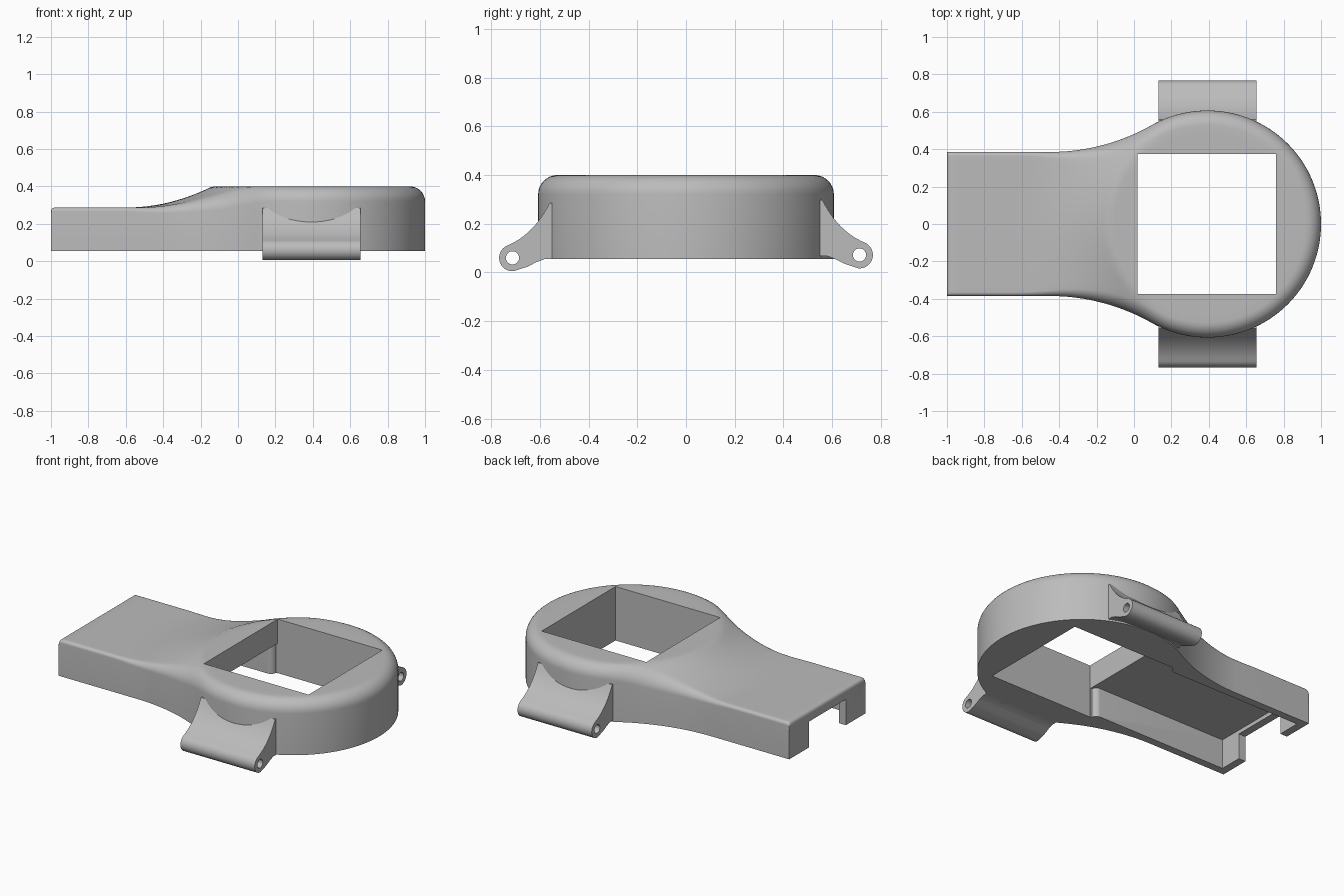
import bpy, bmesh, math
from mathutils import Vector

cube = bpy.data.objects.get("Cube")
if cube:
    bpy.data.objects.remove(cube, do_unlink=True)

grey = bpy.data.materials.new("grey_plastic")
grey.use_nodes = True
COLOR = (0.5, 0.5, 0.5, 1)
grey.diffuse_color = COLOR
grey.node_tree.nodes["Principled BSDF"].inputs["Base Color"].default_value = COLOR

HEAD_X, HEAD_R = 0.393, 0.607
TAIL_W, FLARE_X, FLARE_R = 0.385, -0.45, 1.105
BASE, TOP, TAIL_TOP = 0.055, 0.40, 0.287


def smoothstep(a, b, x):
    t = min(max((x - a) / (b - a), 0), 1)
    return t * t * (3 - 2 * t)


def make_object(name, bm):
    bmesh.ops.recalc_face_normals(bm, faces=bm.faces)
    mesh = bpy.data.meshes.new(name)
    bm.to_mesh(mesh)
    bm.free()
    mesh.materials.append(grey)
    obj = bpy.data.objects.new(name, mesh)
    bpy.context.collection.objects.link(obj)
    return obj


def prism(name, points, direction):
    """Extrude a closed loop of 3D points."""
    bm = bmesh.new()
    face = bm.faces.new([bm.verts.new(p) for p in points])
    result = bmesh.ops.extrude_face_region(bm, geom=[face])
    verts = [g for g in result["geom"] if isinstance(g, bmesh.types.BMVert)]
    bmesh.ops.translate(bm, verts=verts, vec=direction)
    return make_object(name, bm)


def box(name, x0, x1, half_y, z0, z1):
    loop = [(x0, -half_y, z0), (x1, -half_y, z0), (x1, half_y, z0), (x0, half_y, z0)]
    return prism(name, loop, (0, 0, z1 - z0))


def cut(obj, cutter):
    mod = obj.modifiers.new("cut", "BOOLEAN")
    mod.operation, mod.solver, mod.object = "DIFFERENCE", "EXACT", cutter
    bpy.context.view_layer.objects.active = obj
    bpy.ops.object.modifier_apply(modifier=mod.name)
    bpy.data.objects.remove(cutter, do_unlink=True)


def smooth(obj):
    bpy.ops.object.select_all(action="DESELECT")
    obj.select_set(True)
    bpy.context.view_layer.objects.active = obj
    bpy.ops.object.shade_smooth_by_angle(angle=math.radians(32))


# Half outline: straight tail, concave flare, round head
outline = [(x, TAIL_W) for x in (-1, -0.997, -0.99, -0.98)]
outline += [(-0.98 + 0.53 * i / 14, TAIL_W) for i in range(1, 14)]
flare_y = TAIL_W + FLARE_R
flare_end = math.atan2(HEAD_X - FLARE_X, flare_y)
for i in range(25):
    a = flare_end * i / 24
    outline.append((FLARE_X + FLARE_R * math.sin(a), flare_y - FLARE_R * math.cos(a)))
start = math.pi / 2 + flare_end
for i in range(1, 49):
    a = start * (1 - i / 48)
    outline.append((HEAD_X + HEAD_R * math.cos(a), HEAD_R * math.sin(a)))


def top_height(x, y):
    """Flat head that ramps down to the tail."""
    t = min(max((math.hypot(x - HEAD_X, y) - 0.53) / 0.46, 0), 1)
    ramp = (TOP - TAIL_TOP) * (1 - (1 - t) ** 2)
    z = TOP - ramp * (1 - smoothstep(-0.1, 0.2, x))
    gap = max(0.02 - (x + 1), 0)
    return z - 0.02 + math.sqrt(max(0.02 ** 2 - gap ** 2, 0))


def section(x, y):
    """Points from the bottom spine, up the wall, over the edge to the top spine."""
    edge, spine = Vector((x, y)), Vector((min(x, HEAD_X), 0))
    inward = (spine - edge).normalized()
    length = (spine - edge).length
    r = 0.02 + 0.06 * smoothstep(-0.65, 0.1, x)
    row = [(spine.x, 0, BASE), (x, y, BASE)]
    for i in range(9):
        a = math.pi / 2 * i / 8
        p = edge + inward * r * (1 - math.cos(a))
        row.append((p.x, p.y, top_height(p.x, p.y) - r * (1 - math.sin(a))))
    for i in range(1, 13):
        p = edge + inward * (r + (length - r) * i / 12)
        row.append((p.x, p.y, top_height(p.x, p.y)))
    return row


# Body shell, both halves
bm = bmesh.new()
for side in (1, -1):
    rows = [[bm.verts.new((p[0], p[1] * side, p[2])) for p in section(x, y)] for x, y in outline]
    bm.faces.new(rows[0])
    for r0, r1 in zip(rows, rows[1:]):
        for i in range(len(r0) - 1):
            bm.faces.new((r0[i], r0[i + 1], r1[i + 1], r1[i]))
bmesh.ops.remove_doubles(bm, verts=bm.verts, dist=0.0002)
bmesh.ops.dissolve_degenerate(bm, edges=bm.edges, dist=0.0001)
body = make_object("body", bm)

# Square window, tail channel with rounded mouth, and end notch
cut(body, box("window_cutter", 0.02, 0.76, 0.373, -0.1, 0.6))
mouth = [(-0.95, 0.335), (-0.025, 0.335)]
mouth += [(-0.025 + 0.035 * math.sin(a), 0.37 - 0.035 * math.cos(a))
          for a in (0.3, 0.6, 0.9, 1.2, 1.5)]
mouth.append((0.05, 0.37))
loop = mouth + [(x, -y) for x, y in reversed(mouth)]
cut(body, prism("channel_cutter", [(x, y, -0.1) for x, y in loop], (0, 0, 0.345)))
cut(body, box("notch_cutter", -1.1, -0.9, 0.187, -0.1, 0.22))
smooth(body)


# Hinge lugs with pin holes
def lug(name, side, lift):
    pts = [(0.55, 0.055), (0.55, 0.285)]
    a, b, c = Vector((0.56, 0.285)), Vector((0.625, 0.155)), Vector((0.735, 0.11))
    for i in range(13):
        t = i / 12
        pts.append(tuple(a * (1 - t) ** 2 + b * 2 * t * (1 - t) + c * t * t))
    for i in range(1, 17):
        ang = math.radians(65 - 10 * i)
        pts.append((0.712 + 0.055 * math.cos(ang), 0.06 + 0.055 * math.sin(ang)))
    pts += [(0.65, 0.024), (0.615, 0.042), (0.58, 0.055)]
    obj = prism(name, [(0.13, side * u, z + lift) for u, z in pts], (0.525, 0, 0))
    ring = [math.tau * i / 24 for i in range(24)]
    pin = [(0, side * (0.712 + 0.027 * math.cos(t)), 0.06 + lift + 0.027 * math.sin(t)) for t in ring]
    cut(obj, prism("pin_cutter", pin, (0.8, 0, 0)))
    smooth(obj)


lug("front_hinge_lug", -1, 0)
lug("back_hinge_lug", 1, 0.012)
